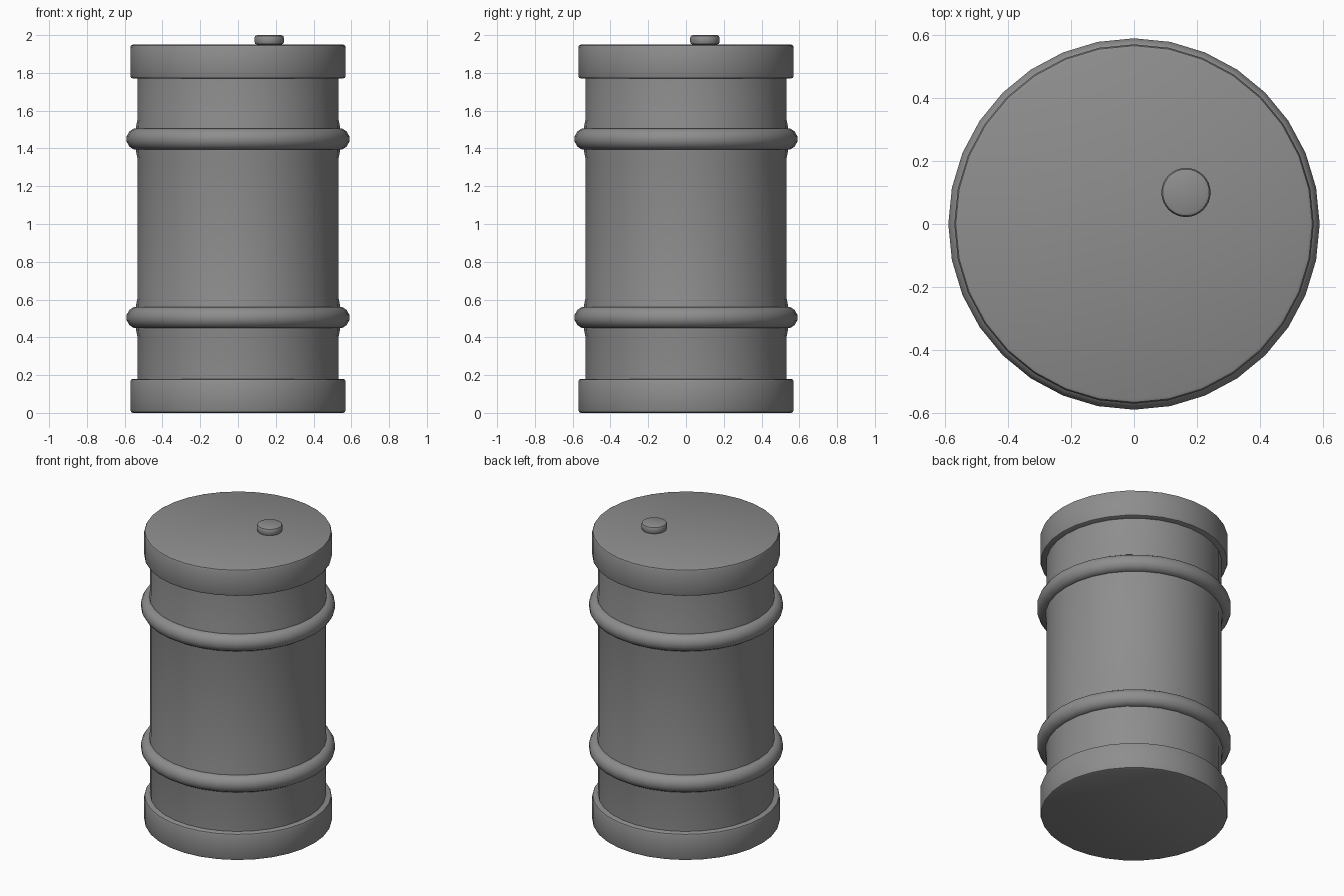
import bpy, bmesh, math

cube = bpy.data.objects.get("Cube")
if cube:
    bpy.data.objects.remove(cube, do_unlink=True)

# One grey steel colour for the whole drum
steel = bpy.data.materials.new("grey_steel")
steel.use_nodes = True
GREY = (0.27, 0.27, 0.27, 1)
steel.diffuse_color = GREY
steel.node_tree.nodes["Principled BSDF"].inputs["Base Color"].default_value = GREY


def lathe(name, profile, centre=(0, 0, 0), sides=32, closed=False):
    """Spin (radius, z) points, listed bottom to top, round the z axis."""
    bm = bmesh.new()
    rings = []
    for r, z in profile:
        rings.append([bm.verts.new((r * math.cos(a), r * math.sin(a), z))
                      for a in (2 * math.pi * i / sides for i in range(sides))])
    pairs = list(zip(rings, rings[1:]))
    if closed:
        pairs.append((rings[-1], rings[0]))
    else:
        bm.faces.new(rings[0][::-1])
        bm.faces.new(rings[-1])
    for low, high in pairs:
        for i in range(sides):
            j = (i + 1) % sides
            bm.faces.new((low[i], low[j], high[j], high[i]))
    bmesh.ops.recalc_face_normals(bm, faces=bm.faces)
    mesh = bpy.data.meshes.new(name)
    bm.to_mesh(mesh)
    bm.free()
    mesh.materials.append(steel)
    obj = bpy.data.objects.new(name, mesh)
    obj.location = centre
    bpy.context.collection.objects.link(obj)
    bpy.ops.object.select_all(action="DESELECT")
    obj.select_set(True)
    bpy.context.view_layer.objects.active = obj
    bpy.ops.object.shade_smooth_by_angle(angle=math.radians(35))
    return obj


def rounded(radius, height, bevel):
    """Profile of a disc with softened top and bottom edges."""
    k = bevel * 0.3
    return [(radius - bevel, 0), (radius - k, k), (radius, bevel),
            (radius, height - bevel), (radius - k, height - k),
            (radius - bevel, height)]


# Barrel wall, swelling very slightly beside each hoop
BODY = 0.533
HOOPS = {"lower_hoop": 0.505, "upper_hoop": 1.45}
wall = [(BODY, 0.1)]
for z in HOOPS.values():
    wall += [(BODY, z - 0.1), (BODY + 0.006, z - 0.07),
             (BODY + 0.006, z + 0.07), (BODY, z + 0.1)]
wall.append((BODY, 1.85))
lathe("barrel_wall", wall)

# Rolling hoops with a flattened outer edge
for name, z in HOOPS.items():
    section = [(0.538 + 0.053 * math.cos(a), 0.057 * math.sin(a))
               for a in (2 * math.pi * (i + 0.5) / 12 for i in range(12))]
    lathe(name, section, (0, 0, z), closed=True)

# End caps
lathe("bottom_cap", rounded(0.57, 0.18, 0.014))
lathe("top_cap", rounded(0.57, 0.18, 0.014), (0, 0, 1.77))

# Filler plug on a short neck
plug = (0.165, 0.1, 1.94)
lathe("plug_neck", [(0.062, 0), (0.062, 0.02)], plug)
lathe("filler_plug", rounded(0.078, 0.05, 0.014), (0.165, 0.1, 1.95))
